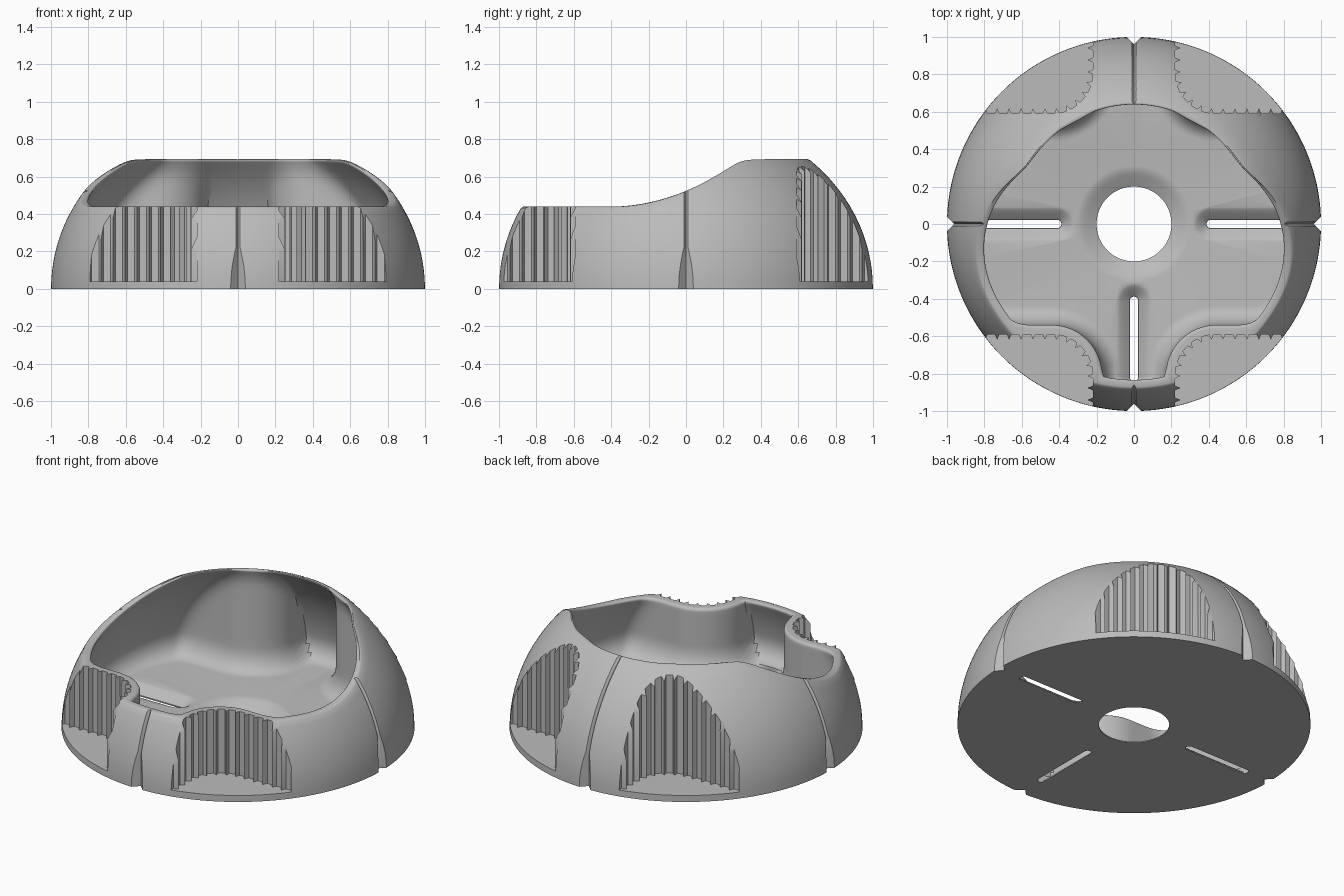
import bpy, bmesh, math
from math import sin, cos, pi, sqrt, hypot

if "Cube" in bpy.data.objects:
    bpy.data.objects.remove(bpy.data.objects["Cube"], do_unlink=True)

ANGLES = 288
FLOOR = 0.055                   # cavity floor height
FILLET, RISE = 0.1, 0.14        # width and height of the floor corner rounding
RIM_IN, RIM_OUT = 0.02, 0.008   # rim roundings
GRIP_X, GRIP_Y, GRIP_R = 0.44, 0.81, 0.22   # centre and radius of a grip corner
WALL, BLEND = 0.05, 0.07        # wall behind a grip, softness where it meets the bowl

grey = bpy.data.materials.new("light grey plastic")
grey.use_nodes = True
grey.diffuse_color = (0.5, 0.5, 0.5, 1)
grey.node_tree.nodes["Principled BSDF"].inputs["Base Color"].default_value = (0.5, 0.5, 0.5, 1)


def finish(bm, name):
    bmesh.ops.recalc_face_normals(bm, faces=bm.faces)
    mesh = bpy.data.meshes.new(name)
    bm.to_mesh(mesh)
    bm.free()
    mesh.materials.append(grey)
    obj = bpy.data.objects.new(name, mesh)
    bpy.context.collection.objects.link(obj)
    return obj


def loft(bm, rings, closed=False):
    """Skin equal rings of points; cap the ends or join last to first."""
    rows = [[bm.verts.new(p) for p in ring] for ring in rings]
    n = len(rows[0])
    for a, b in zip(rows, rows[1:] + (rows[:1] if closed else [])):
        for i in range(n):
            j = (i + 1) % n
            bm.faces.new((a[i], a[j], b[j], b[i]))
    if not closed:
        bm.faces.new(rows[0])
        bm.faces.new(rows[-1])


def top_height(y):
    """Rim height: low front sweeping up to a level back."""
    d = 0.255 - 0.53 * max(y + 0.4, 0) ** 2
    return 0.695 - (d + sqrt(d * d + 0.001)) / 2


def dome(z):
    return sqrt(1 - (z / 0.92) ** 2)


def grip_hit(t, grow):
    """Distance along a ray to the grip pocket, grown by the given amount."""
    c, s = abs(cos(t)), abs(sin(t))
    lo, hi = 0.0, 2.0
    for _ in range(18):
        r = (lo + hi) / 2
        if hypot(max(GRIP_X - r * c, 0), max(GRIP_Y - r * s, 0)) > GRIP_R + grow:
            lo = r
        else:
            hi = r
    return hi


def cavity(t, z, inset=0):
    """Cavity radius: bowl wall softly merged with the bulges behind the grips."""
    bowl = sqrt(0.935 ** 2 - z * z) - inset
    bulge = grip_hit(t, WALL + inset)
    soft = max(BLEND - abs(bowl - bulge), 0) / BLEND
    return min(bowl, bulge) - soft * soft * BLEND / 4


def settle(t, radius_at):
    r = 0.7
    for _ in range(20):
        r = (r + radius_at(top_height(r * sin(t)))) / 2
    return r, top_height(r * sin(t))


def section(t):
    """Closed wall section at one angle, as radius and height pairs."""
    ro, zo = settle(t, dome)
    _, zi = settle(t, lambda z: cavity(t, z))
    pts = []
    for i in range(15):
        z = (zo - RIM_OUT) * i / 14
        pts.append((dome(z), z))
    pts.append((ro - 0.3 * RIM_OUT, zo - 0.3 * RIM_OUT))
    pts.append((ro - RIM_OUT, zo))
    for i in range(6):
        a = pi / 2 * i / 6
        z = zi - RIM_IN * (1 - cos(a))
        pts.append((cavity(t, z, -RIM_IN * (1 - sin(a))), z))
    top, low = zi - RIM_IN, FLOOR + RISE
    for i in range(12):
        z = top + (low - top) * i / 11
        pts.append((cavity(t, z), z))
    for i in range(1, 9):
        a = pi / 2 * i / 8
        z = FLOOR + RISE * (1 - sin(a))
        pts.append((cavity(t, z, FILLET * (1 - cos(a))), z))
    # shallow funnel running down to the thin edge of the centre hole
    pts += [(0.31, FLOOR), (0.29, 0.052), (0.27, 0.044), (0.25, 0.034), (0.2, 0.007), (0.2, 0)]
    return pts


# Bowl body, skinned around the full circle
bm = bmesh.new()
turns = [2 * pi * k / ANGLES for k in range(ANGLES)]
loft(bm, [[(r * cos(t), r * sin(t), z) for r, z in section(t)] for t in turns], closed=True)
body = finish(bm, "bowl_body")


def grip_path(s):
    """Point and pocket-facing normal at a length along the grip wall."""
    straight, arc = 0.31, GRIP_R * pi / 2
    if s < straight:
        return GRIP_X - GRIP_R, GRIP_Y + straight - s, 1, 0
    if s < straight + arc:
        a = (s - straight) / GRIP_R
        return GRIP_X - GRIP_R * cos(a), GRIP_Y - GRIP_R * sin(a), cos(a), sin(a)
    return GRIP_X + s - straight - arc, GRIP_Y - GRIP_R, 0, 1


def grip_outline():
    pts, step = [], 0.064
    for k in range(21):
        for part, tooth in ((0, 0), (0.3, 0), (0.6, 0), (0.8, 0.028)):
            x, y, nx, ny = grip_path((k + part) * step)
            pts.append((x + nx * tooth, y + ny * tooth))
    return pts + [(pts[-1][0], GRIP_Y + 0.31)]


def around(t, radial, side, z):
    return (radial * cos(t) - side * sin(t), radial * sin(t) + side * cos(t), z)


def capsule(t, half, z, start=0.41, end=0.82):
    """Outline of a radial slot with rounded ends."""
    ring = []
    for k in range(12):
        a = pi / 2 + pi * k / 11
        ring.append(around(t, start + half * cos(a), half * sin(a), z))
    for k in range(12):
        a = -pi / 2 + pi * k / 11
        ring.append(around(t, end + 0.02 * cos(a), half * sin(a), z))
    return ring


SIDES = [0, pi / 2, pi, 3 * pi / 2]
SLOT_SIDES = [0, pi, 3 * pi / 2]

# Toothed grip pockets and wedge notches at the base
bm = bmesh.new()
for sx in (1, -1):
    for sy in (1, -1):
        loft(bm, [[(x * sx, y * sy, z) for x, y in grip_outline()] for z in (0.04, 1)])
for t in SIDES:
    diamond = [(0.96, 0), (1, 0.04), (1.04, 0), (1, -0.04)]
    loft(bm, [[around(t, r, s, z) for r, s in diamond] for z in (-0.1, 0.6)])
cutters = [finish(bm, "grip_cutter")]

# Thin grooves up the dome, and through slots in the floor
bm = bmesh.new()
for t in SIDES:
    rings = []
    for i in range(25):
        z = -0.02 + 0.76 * i / 24
        r = dome(z)
        rings.append([around(t, r - 0.02, 0, z), around(t, r + 0.02, 0.024, z),
                      around(t, r + 0.02, -0.024, z)])
    loft(bm, rings)
for t in SLOT_SIDES:
    loft(bm, [capsule(t, 0.022, z) for z in (-0.1, 0.03)])
cutters.append(finish(bm, "groove_cutter"))

# Shallow sloping troughs around the slots
bm = bmesh.new()
for t in SLOT_SIDES:
    loft(bm, [capsule(t, h, z) for h, z in
              ((0.024, 0.007), (0.045, 0.025), (0.065, 0.041), (0.08, 0.051), (0.096, 0.058))])
cutters.append(finish(bm, "trough_cutter"))

bpy.ops.object.select_all(action='DESELECT')
bpy.context.view_layer.objects.active = body
body.select_set(True)
for cutter in cutters:
    cutter.hide_render = True
    mod = body.modifiers.new(cutter.name, 'BOOLEAN')
    mod.operation, mod.solver, mod.object = 'DIFFERENCE', 'MANIFOLD', cutter
    bpy.ops.object.modifier_apply(modifier=mod.name)
    bpy.data.objects.remove(cutter, do_unlink=True)
bpy.ops.object.shade_smooth_by_angle(angle=math.radians(35))
